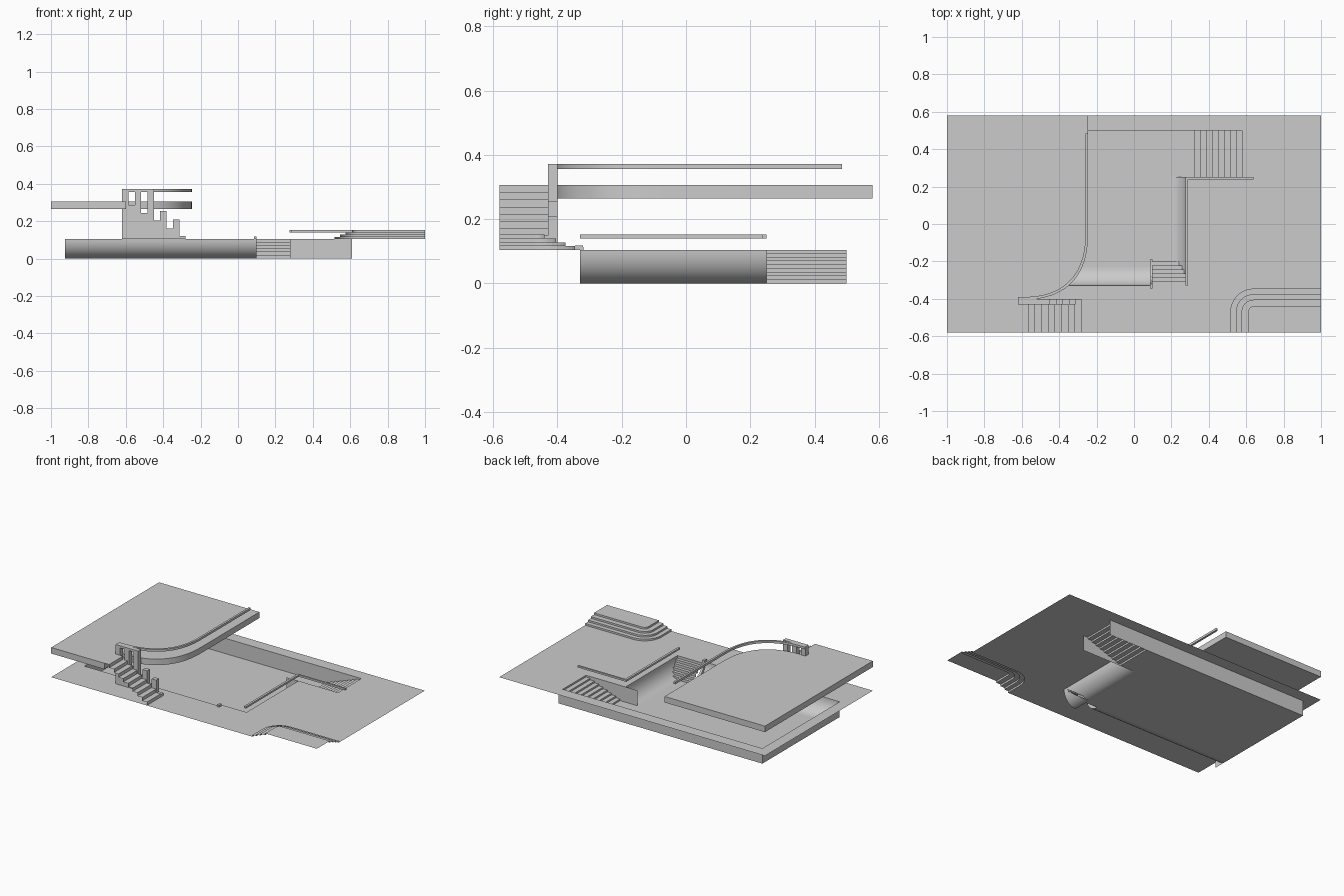
import bpy, bmesh
from math import sin, cos, pi
from mathutils import Vector

if "Cube" in bpy.data.objects:
    bpy.data.objects.remove(bpy.data.objects["Cube"])

G = 0.104      # ground height
concrete = bpy.data.materials.new("grey concrete")
concrete.use_nodes = True
grey = (0.6, 0.6, 0.6, 1)
concrete.diffuse_color = grey
concrete.node_tree.nodes["Principled BSDF"].inputs["Base Color"].default_value = grey


def finish(name, bm, smooth=False):
    mesh = bpy.data.meshes.new(name)
    bm.to_mesh(mesh)
    bm.free()
    mesh.materials.append(concrete)
    obj = bpy.data.objects.new(name, mesh)
    bpy.context.collection.objects.link(obj)
    if smooth:
        bpy.ops.object.select_all(action="DESELECT")
        obj.select_set(True)
        bpy.context.view_layer.objects.active = obj
        bpy.ops.object.shade_smooth_by_angle()
    return obj


def grid(name, rows, smooth=False):
    """Skin a surface through rows of points."""
    bm = bmesh.new()
    vs = [[bm.verts.new(p) for p in row] for row in rows]
    for a, b in zip(vs, vs[1:]):
        for i in range(len(a) - 1):
            bm.faces.new((a[i], a[i + 1], b[i + 1], b[i]))
    return finish(name, bm, smooth)


def sheet(name, profile, vector, smooth=False):
    v = Vector(vector)
    return grid(name, [profile, [Vector(p) + v for p in profile]], smooth)


def prism(name, outline, vector, smooth=False):
    """Extrude a closed outline into a solid."""
    bm = bmesh.new()
    face = bm.faces.new([bm.verts.new(p) for p in outline])
    top = bmesh.ops.extrude_face_region(bm, geom=[face], use_keep_orig=True)["geom"]
    moved = [g for g in top if isinstance(g, bmesh.types.BMVert)]
    bmesh.ops.translate(bm, verts=moved, vec=vector)
    bmesh.ops.recalc_face_normals(bm, faces=bm.faces)
    return finish(name, bm, smooth)


def box(name, x0, x1, y0, y1, z0, z1):
    return prism(name, [(x0, y0, z0), (x1, y0, z0), (x1, y1, z0), (x0, y1, z0)], (0, 0, z1 - z0))


def plate(name, loops, z):
    """Flat sheet bounded by the first loop, with the other loops as holes."""
    bm = bmesh.new()
    edges = []
    for loop in loops:
        vs = [bm.verts.new((x, y, z)) for x, y in loop]
        edges += [bm.edges.new((vs[i - 1], vs[i])) for i in range(len(vs))]
    bmesh.ops.triangle_fill(bm, edges=edges, use_beauty=True, normal=(0, 0, 1))
    return finish(name, bm)


def stair(n, run0, run1, z0, z1):
    """Zigzag of risers and treads as (distance, height) pairs."""
    pts = [(run0, z0)]
    for i in range(n):
        z = z0 + (z1 - z0) * (i + 1) / n
        pts += [(run0 + (run1 - run0) * i / n, z), (run0 + (run1 - run0) * (i + 1) / n, z)]
    return pts


# Corner terrace: concentric rounded steps
def corner(r):
    arc = [(0.64 - r * cos(t * pi / 16), -0.47 + r * sin(t * pi / 16)) for t in range(9)]
    return [(0.64 - r, -0.58)] + arc + [(1, -0.47 + r)]


radii = (0.125, 0.095, 0.065, 0.03)
rows, low = [], G
for k, r in enumerate(radii):
    high = G + 0.012 * (k + 1)
    rows += [[(x, y, z) for x, y in corner(r)] for z in (low, high)]
    low = high
grid("terrace_steps", rows)
plate("terrace_top", [corner(radii[-1]) + [(1, -0.58)]], low)

# Ground sheet with the sunken basin opening
basin = [(-0.925, -0.33), (0.28, -0.33), (0.28, 0.25), (0.61, 0.25), (0.61, 0.5), (-0.925, 0.5)]
plate("ground", [[(-1, -0.58)] + corner(radii[0]) + [(1, 0.58), (-1, 0.58)], basin], G)

# Basin floor and upright walls
plate("basin_floor", [[(-0.925, -0.23), (0.19, -0.23), (0.19, 0.25), (0.32, 0.25),
                       (0.32, 0.5), (-0.925, 0.5)]], 0)
sheet("basin_back_wall", [(0.61, 0.5, 0), (-0.925, 0.5, 0), (-0.925, -0.33, 0)], (0, 0, G))
sheet("basin_side_wall", [(0.19, 0.25, 0), (0.61, 0.25, 0)], (0, 0, G))

# Curved ramps along two sides of the basin
angles = [i * pi / 24 for i in range(13)]
sheet("front_ramp", [(-0.925, -0.23 - 0.1 * sin(t), G * (1 - cos(t))) for t in angles],
      (1.02, 0, 0), True)
sheet("side_ramp", [(0.19 + 0.09 * sin(t), -0.33, G * (1 - cos(t))) for t in angles],
      (0, 0.58, 0), True)

# Steps in the basin
sheet("basin_stairs", [(x, 0.25, z) for x, z in stair(9, 0.32, 0.61, 0, G)], (0, 0.25, 0))
sheet("corner_steps", [(0.095, y, z) for y, z in stair(6, -0.2, -0.33, 0, G)], (0.185, 0, 0))

# Curved divider beside the corner steps
under = [(0.085, -0.23 - 0.1 * sin(t), G * (1 - cos(t))) for t in angles]
over = [(0.085, -0.21 - 0.11 * sin(t), 0.014 + G * (1 - cos(t))) for t in angles]
prism("ramp_divider", [(0.085, -0.19, 0)] + under + [(0.085, -0.345, G), (0.085, -0.345, G + 0.014)]
      + over[::-1] + [(0.085, -0.19, 0.014)], (0.015, 0, 0))

# Floating rails beside the basin
box("long_rail", 0.275, 0.29, -0.33, 0.25, 0.14, 0.152)
box("short_rail", 0.29, 0.64, 0.238, 0.25, 0.14, 0.152)


# Raised deck with a sweeping edge, and the rail above it
def sweep(inset):
    a, b, n = 0.375 - inset, 0.38 - inset, 20
    return [(-0.62 + a * max(0, cos(i * pi / 2 / n)) ** 0.78,
             -0.025 - b * sin(i * pi / 2 / n) ** 0.78) for i in range(n + 1)]


deck = [(-1, -0.58), (-1, 0.58), (-0.245, 0.58)] + sweep(0) + [(-0.62, -0.43), (-0.6, -0.43), (-0.6, -0.58)]
prism("upper_deck", [(x, y, 0.265) for x, y in deck], (0, 0, 0.041), True)
rail = [(-0.245, 0.485)] + sweep(0) + sweep(0.014)[::-1] + [(-0.259, 0.485)]
prism("deck_rail", [(x, y, 0.356) for x, y in rail], (0, 0, 0.015), True)

# Stairs from the ground to the deck
sheet("deck_stairs", [(x, -0.58, z) for x, z in stair(9, -0.28, -0.6, G, 0.306)], (0, 0.15, 0))

# Stepped parapet: alternating posts and low infill
post_tops = {0: 0.37, 2: 0.37, 4: 0.37, 6: 0.255, 8: 0.21}
for i in range(10):
    x = -0.62 + 0.034 * i
    top = post_tops.get(i, 0.306 - 0.0206 * i)
    box("parapet_post" if i in post_tops else "parapet_infill", x, x + 0.034, -0.43, -0.4, G, top)
box("parapet_beam", -0.62, -0.45, -0.43, -0.4, 0.356, 0.371)
